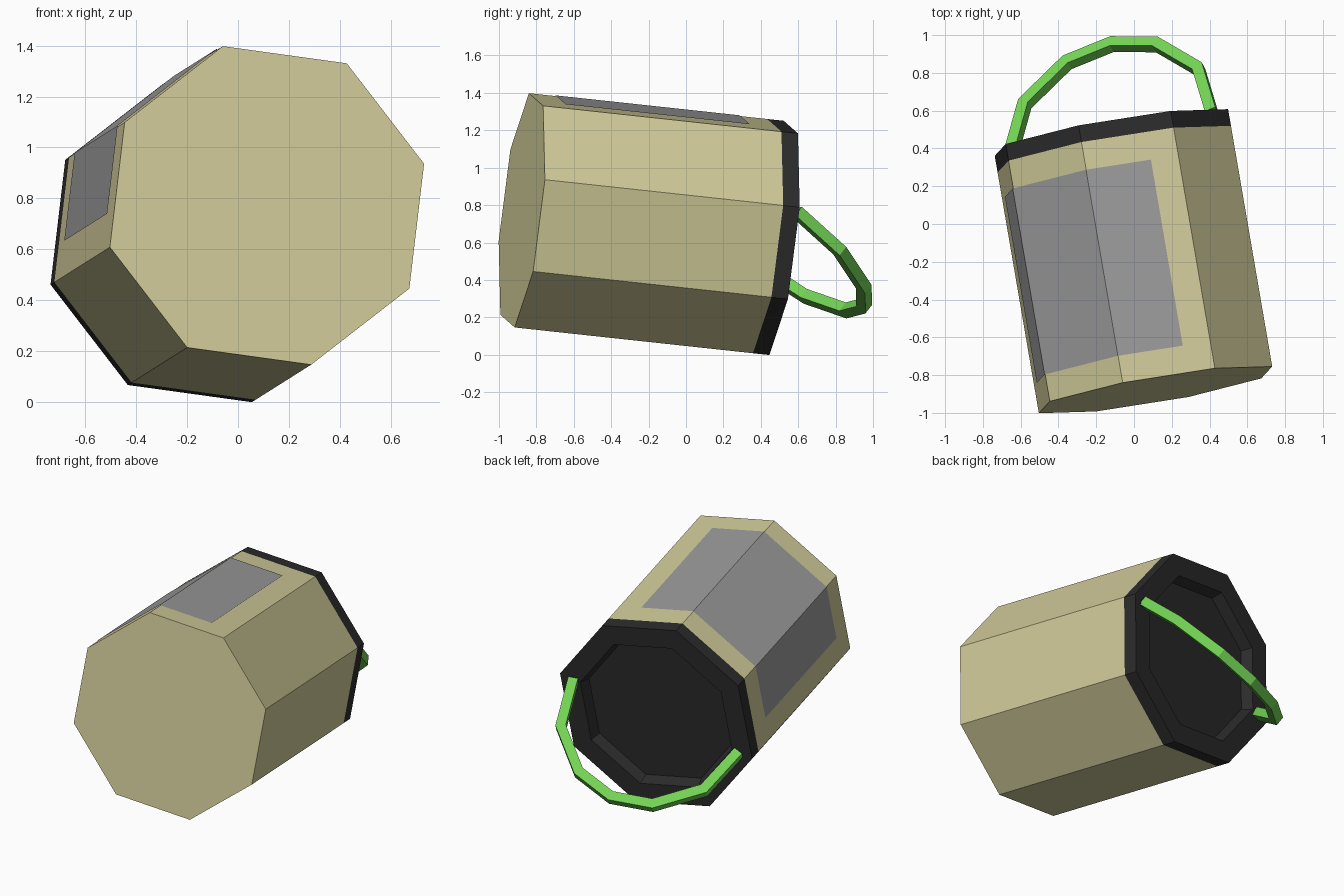
import bpy, bmesh, math
from mathutils import Vector, Matrix

if "Cube" in bpy.data.objects:
    bpy.data.objects.remove(bpy.data.objects["Cube"])

# Tilted frame of the can: local z runs along the can axis, from its front cap
axis = Vector((-0.168, 0.980, -0.106)).normalized()
u = Vector((-0.267, 0.058, 0.962))
u = (u - axis * u.dot(axis)).normalized()
v = axis.cross(u)
FRAME = Matrix((u, v, axis)).transposed().to_4x4()
FRAME.translation = (0.114, -0.878, 0.772)

R, BODY, TOTAL = 0.651, 1.30, 1.39


def material(name, rgb):
    m = bpy.data.materials.new(name)
    m.diffuse_color = (*rgb, 1)
    m.use_nodes = True
    m.node_tree.nodes["Principled BSDF"].inputs["Base Color"].default_value = m.diffuse_color
    return m


def finish(bm, name, mat, fix_normals=True):
    if fix_normals:
        bmesh.ops.recalc_face_normals(bm, faces=bm.faces)
    me = bpy.data.meshes.new(name)
    bm.to_mesh(me)
    bm.free()
    me.materials.append(mat)
    ob = bpy.data.objects.new(name, me)
    ob.matrix_world = FRAME
    bpy.context.collection.objects.link(ob)
    return ob


def corner(i, r, z):
    a = math.radians(45 * i)
    return Vector((r * math.cos(a), r * math.sin(a), z))


def loft(bm, rings, closed):
    """Bridge successive rings of points with quads."""
    vs = [[bm.verts.new(p) for p in ring] for ring in rings]
    n = len(vs[0])
    for a, b in zip(vs, vs[1:]):
        for i in range(n if closed else n - 1):
            j = (i + 1) % n
            bm.faces.new((a[i], a[j], b[j], b[i]))
    return vs


def octagon_rings(profile):
    return [[corner(i, r, z) for i in range(8)] for r, z in profile]


cream = material("cream", (0.64, 0.60, 0.32))
dark = material("dark", (0.025, 0.025, 0.025))
grey = material("label_grey", (0.33, 0.33, 0.33))
green = material("green", (0.17, 0.65, 0.09))

# Body
bm = bmesh.new()
vs = loft(bm, octagon_rings([(R, 0), (R, BODY)]), True)
bm.faces.new(vs[0])
bm.faces.new(vs[1])
finish(bm, "can_body", cream)

# Dark rim with recessed lid
bm = bmesh.new()
vs = loft(bm, octagon_rings([(R, BODY), (R, TOTAL), (R * 0.79, TOTAL),
                             (R * 0.75, TOTAL - 0.07)]), True)
bm.faces.new(vs[-1])
bm.faces.new(vs[0])
finish(bm, "lid_rim", dark)

# Label wrapped over three sides
bm = bmesh.new()
rows = []
for z in (0.145, 1.15):
    c = [corner(i, R + 0.004, z) for i in (6, 7, 0, 1)]
    rows.append([c[1].lerp(c[0], 0.7), c[1], c[2], c[2].lerp(c[3], 0.7)])
loft(bm, rows, False)
finish(bm, "label", grey, False)

# Drooping handle: square bar along a half-round path
w = Vector((-0.545, 0, 0.84)).normalized()
side = Vector((0, 1, 0))
n = w.cross(side)
half = [(0.56, 0.0), (0.485, 0.31), (0.25, 0.53)]
path = half + [(0, 0.592)] + [(-s, h) for s, h in reversed(half)]
pts = [Vector((0, 0, TOTAL)) + side * s + w * h for s, h in path]
H = 0.03
bm = bmesh.new()
rings = []
for i, p in enumerate(pts):
    d_in = (p - pts[i - 1]).normalized() if i else None
    d_out = (pts[i + 1] - p).normalized() if i < len(pts) - 1 else None
    d_in, d_out = d_in or d_out, d_out or d_in
    t = (d_in + d_out).normalized()
    out = t.cross(n).normalized() * (H / t.dot(d_in))
    rings.append([p + out * a + n * H * b
                  for a, b in ((1, 1), (1, -1), (-1, -1), (-1, 1))])
vs = loft(bm, rings, True)
bm.faces.new(vs[0])
bm.faces.new(vs[-1])
finish(bm, "handle", green)
